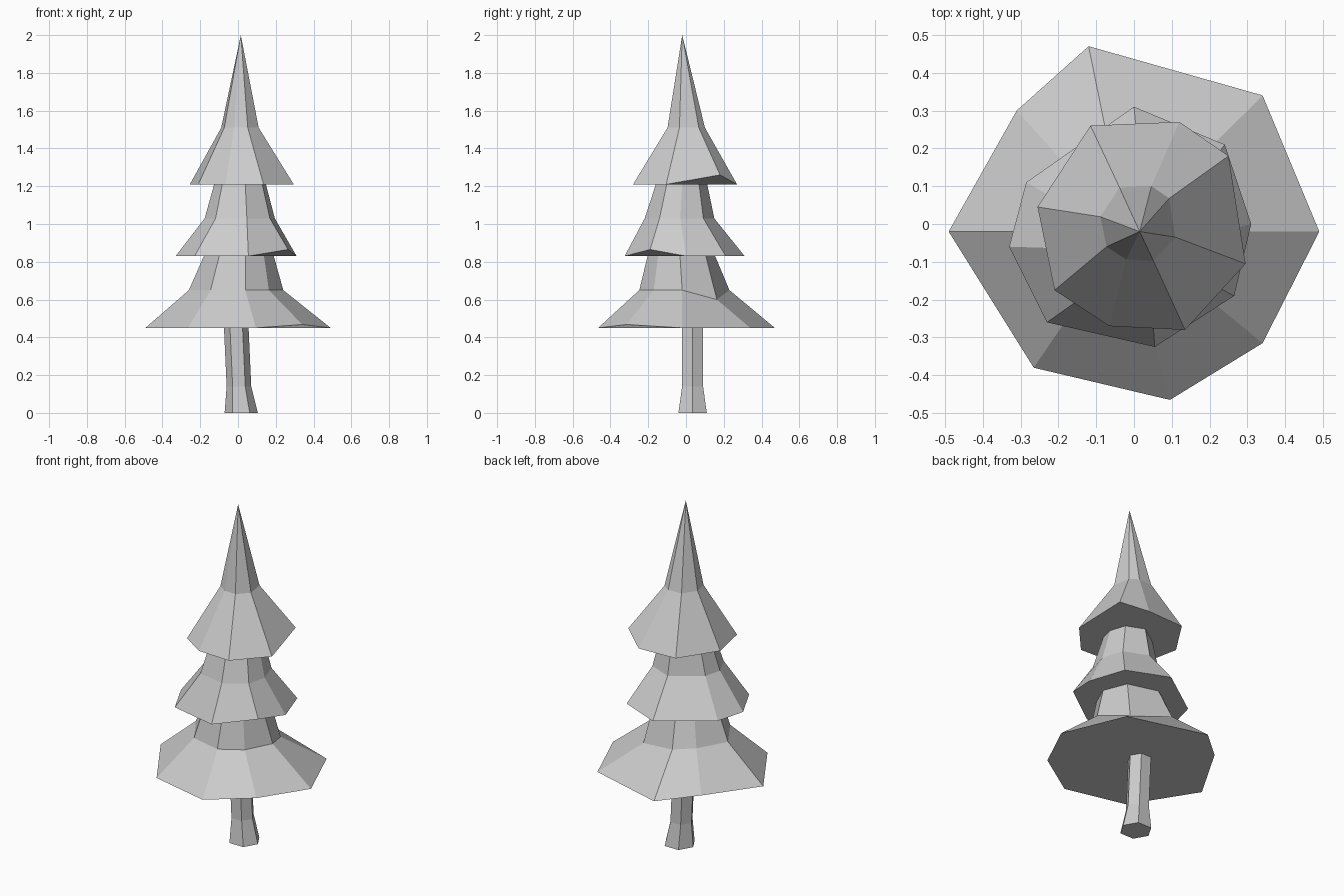
import bpy, bmesh
from mathutils import Vector

cube = bpy.data.objects.get("Cube")
if cube:
    bpy.data.objects.remove(cube, do_unlink=True)

# One plain colour for the whole tree
grey = bpy.data.materials.new("light_grey")
grey.use_nodes = True
colour = (0.6, 0.6, 0.6, 1)
grey.diffuse_color = colour
grey.node_tree.nodes["Principled BSDF"].inputs["Base Color"].default_value = colour


def make_ring(bm, outline, z, scale, shift=(0, 0), roundness=0, lift=None):
    """Place a scaled copy of the outline; roundness evens out its radii."""
    points = [Vector(p) * scale for p in outline]
    mean = sum(p.length for p in points) / len(points)
    ring = []
    for i, p in enumerate(points):
        p = p.lerp(p.normalized() * mean, roundness) + Vector(shift)
        height = z + (lift or {}).get(i, 0)
        ring.append(bm.verts.new((p.x, p.y, height)))
    return ring


def build_lofted(name, outline, steps, apex=None):
    """Bridge rings from bottom to top, closing with a cap or a point."""
    bm = bmesh.new()
    rings = [make_ring(bm, outline, **step) for step in steps]
    count = len(outline)
    bm.faces.new(rings[0][::-1])
    for low, high in zip(rings, rings[1:]):
        for i in range(count):
            j = (i + 1) % count
            bm.faces.new((low[i], low[j], high[j], high[i]))
    last = rings[-1]
    if apex:
        tip = bm.verts.new(apex)
        for i in range(count):
            bm.faces.new((last[i], last[(i + 1) % count], tip))
    else:
        bm.faces.new(last)
    bmesh.ops.recalc_face_normals(bm, faces=bm.faces)
    mesh = bpy.data.meshes.new(name)
    bm.to_mesh(mesh)
    bm.free()
    mesh.materials.append(grey)
    obj = bpy.data.objects.new(name, mesh)
    bpy.context.collection.objects.link(obj)
    return obj


# Trunk: slightly leaning hexagonal post with a flared foot
trunk_outline = [(0.088, 0), (0.045, 0.075), (-0.045, 0.075),
                 (-0.088, 0), (-0.045, -0.075), (0.045, -0.075)]
build_lofted("trunk", trunk_outline, [
    dict(z=0, scale=1, shift=(0.017, 0.035)),
    dict(z=0.14, scale=0.74, shift=(0.005, 0.035)),
    dict(z=0.47, scale=0.74, shift=(-0.01, 0.035)),
])

# Lower branches: wide skirt, two corners lifted
lower_outline = [(0.49, -0.02), (0.34, 0.34), (-0.12, 0.47), (-0.31, 0.30),
                 (-0.49, -0.02), (-0.265, -0.38), (0.095, -0.465), (0.34, -0.315)]
build_lofted("lower_branches", lower_outline, [
    dict(z=0.45, scale=1, lift={3: 0.02, 7: 0.018}),
    dict(z=0.65, scale=0.51, shift=(-0.01, -0.01), lift={1: -0.05}),
    dict(z=0.84, scale=0.38, shift=(0.005, -0.025), roundness=0.7),
])

# Middle branches
middle_outline = [(0.31, 0), (0.24, 0.21), (0, 0.31), (-0.285, 0.11),
                  (-0.33, -0.06), (-0.23, -0.26), (0.055, -0.325), (0.265, -0.19)]
build_lofted("middle_branches", middle_outline, [
    dict(z=0.83, scale=1, lift={7: 0.035}),
    dict(z=1.03, scale=0.58, shift=(0.015, -0.03)),
    dict(z=1.22, scale=0.42, shift=(0.015, -0.02)),
])

# Upper branches: skirt running into the pointed tip
upper_outline = [(0.295, -0.105), (0.25, 0.18), (0.12, 0.27), (-0.115, 0.26),
                 (-0.255, 0.045), (-0.21, -0.175), (-0.065, -0.27), (0.135, -0.28)]
build_lofted("upper_branches", upper_outline, [
    dict(z=1.21, scale=1, lift={1: 0.05}),
    dict(z=1.51, scale=0.36, shift=(0.003, 0.003)),
], apex=(0.015, -0.02, 2))
